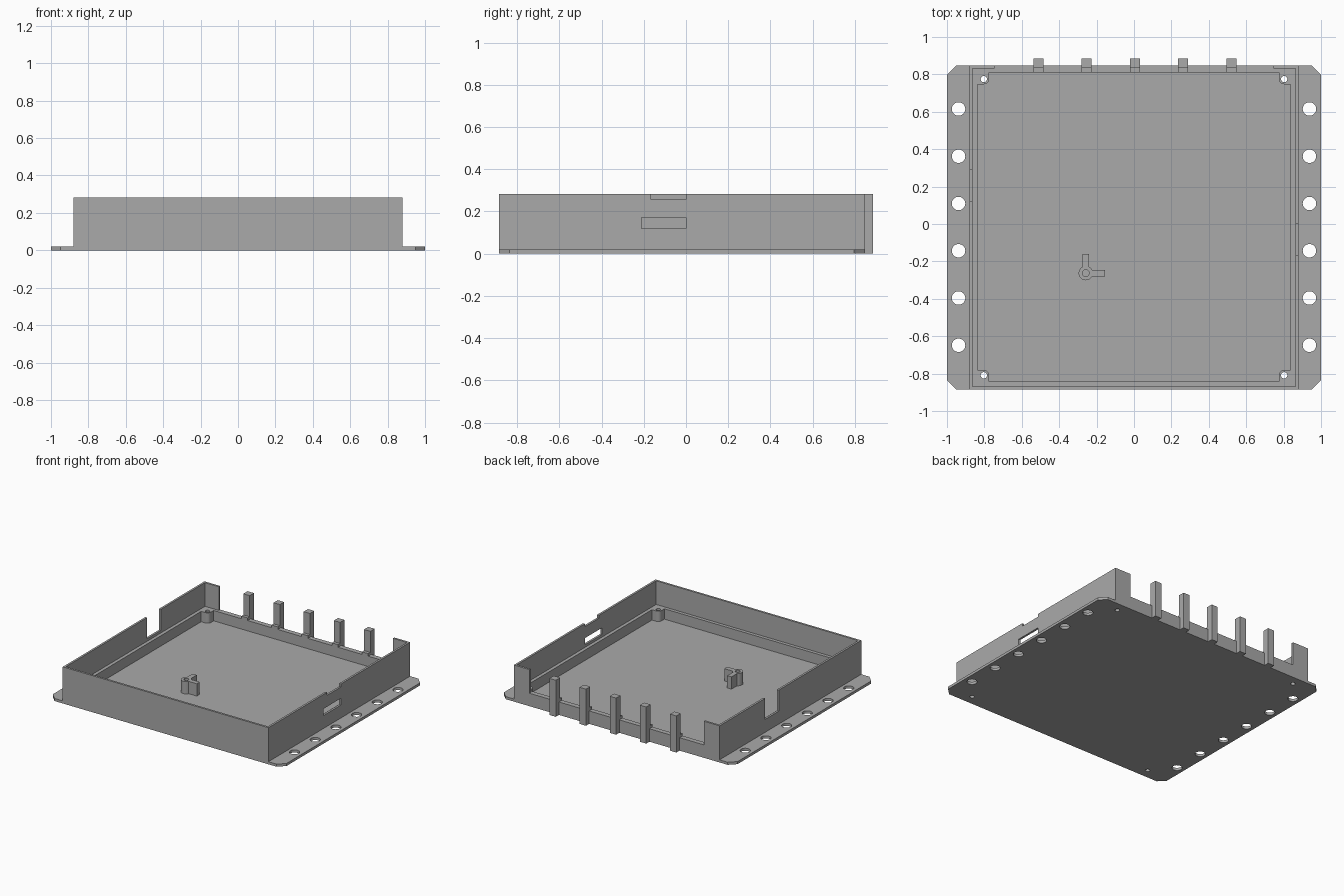
import bpy
import bmesh
from math import sin, cos, pi

if "Cube" in bpy.data.objects:
    bpy.data.objects.remove(bpy.data.objects["Cube"])

grey = bpy.data.materials.new("plain_grey")
grey.use_nodes = True
grey.diffuse_color = (0.4, 0.4, 0.4, 1)
grey.node_tree.nodes["Principled BSDF"].inputs["Base Color"].default_value = (0.4, 0.4, 0.4, 1)

SIDE, FRONT, BACK, TOP = 0.88, -0.885, 0.847, 0.283
FLOOR, LEDGE, LIP = 0.02, 0.1, 0.016
OVER = 0.4  # cutters reach past the top


def prism(name, ring, depth):
    """Extrude a closed 3D ring along the depth vector."""
    bm = bmesh.new()
    face = bm.faces.new([bm.verts.new(p) for p in ring])
    out = bmesh.ops.extrude_face_region(bm, geom=[face])["geom"]
    bmesh.ops.translate(bm, verts=[v for v in out if isinstance(v, bmesh.types.BMVert)], vec=depth)
    bmesh.ops.recalc_face_normals(bm, faces=bm.faces)
    mesh = bpy.data.meshes.new(name)
    bm.to_mesh(mesh)
    bm.free()
    mesh.materials.append(grey)
    ob = bpy.data.objects.new(name, mesh)
    bpy.context.collection.objects.link(ob)
    return ob


def slab(name, outline, z0, z1):
    return prism(name, [(x, y, z0) for x, y in outline], (0, 0, z1 - z0))


def box(name, x0, x1, y0, y1, z0, z1):
    return slab(name, [(x0, y0), (x1, y0), (x1, y1), (x0, y1)], z0, z1)


def disc(name, x, y, r, z0, z1, n=32):
    return slab(name, [(x + r * cos(2 * pi * i / n), y + r * sin(2 * pi * i / n)) for i in range(n)], z0, z1)


def combine(target, tool, operation="DIFFERENCE"):
    mod = target.modifiers.new("combine", "BOOLEAN")
    mod.operation, mod.solver, mod.object = operation, "EXACT", tool
    bpy.context.view_layer.objects.active = target
    bpy.ops.object.modifier_apply(modifier=mod.name)
    bpy.data.objects.remove(tool)


# Flanged base plate with chamfered corners, joined to the box block
c = 0.05
tray = slab("tray", [(-1 + c, FRONT), (1 - c, FRONT), (1, FRONT + c), (1, BACK - c),
                     (1 - c, BACK), (-1 + c, BACK), (-1, BACK - c), (-1, FRONT + c)], 0, FLOOR)
combine(tray, box("block", -SIDE, SIDE, FRONT, BACK, 0, TOP), "UNION")

# Upper cavity inside the thin walls
combine(tray, box("upper_cavity", -SIDE + LIP, SIDE - LIP, FRONT + LIP, BACK - LIP, LEDGE, OVER))

# Lower cavity, leaving a rounded screw boss in each corner
wall_x, wall_front, wall_back = 0.838, -0.843, 0.809
boss_r, boss_x, inset = 0.028, 0.803, 0.034
outline, bosses = [], []
for k, (sx, sy) in enumerate([(1, 1), (-1, 1), (-1, -1), (1, -1)]):
    wx, wy = sx * wall_x, wall_back if sy > 0 else wall_front
    cx, cy = sx * boss_x, wy - sy * inset
    on_x, on_y = (wx, cy - sy * boss_r), (cx - sx * boss_r, wy)
    arc = [(cx + boss_r * cos(a), cy + boss_r * sin(a))
           for a in [(k - 1) * pi / 2 - i * pi / 16 for i in range(9)]]
    first, last = (on_x, on_y) if k % 2 == 0 else (on_y, on_x)
    outline += [first] + arc + [last]
    bosses.append((cx, cy))
combine(tray, slab("lower_cavity", outline, FLOOR, LEDGE + 0.05))

# Open back, cable notches and side slot
combine(tray, box("back_opening", -0.745, 0.745, 0.8, 0.9, LEDGE, OVER))
combine(tray, box("left_notch", 0.85, 0.9, -0.168, 0.003, 0.26, OVER))
combine(tray, box("left_slot", 0.8, 0.9, -0.21, 0, 0.12, 0.172))
combine(tray, box("right_notch", -0.9, -0.85, 0.123, 0.29, 0.12, OVER))

# Screw holes and mounting holes
for x, y in bosses:
    combine(tray, disc("screw_hole", x, y, 0.017, -0.1, OVER, 16))
for i in range(6):
    for s in (-1, 1):
        combine(tray, disc("mounting_hole", s * 0.938, 0.615 - 0.2527 * i, 0.036, -0.1, OVER))

# Row of back posts, each with a small foot resting on the rim
post_profile = [(BACK, 0), (0.886, 0), (0.886, TOP), (0.834, TOP),
                (0.834, 0.12), (wall_back, 0.12), (wall_back, LEDGE), (BACK, LEDGE)]
for i in range(5):
    x = 0.005 + (i - 2) * 0.258
    prism("back_post_%d" % (i + 1), [(x - 0.027, y, z) for y, z in post_profile], (0.054, 0, 0))

# Standoff with two bracing arms on the floor
px, py, half, reach, height = -0.258, -0.263, 0.018, 0.102, 0.115
standoff = disc("standoff", px, py, 0.038, FLOOR, height)
combine(standoff, box("arm", px, px + reach, py - half, py + half, FLOOR, height), "UNION")
combine(standoff, box("arm", px - half, px + half, py, py + reach, FLOOR, height), "UNION")
combine(standoff, disc("standoff_hole", px, py, 0.018, -0.1, OVER, 16))
